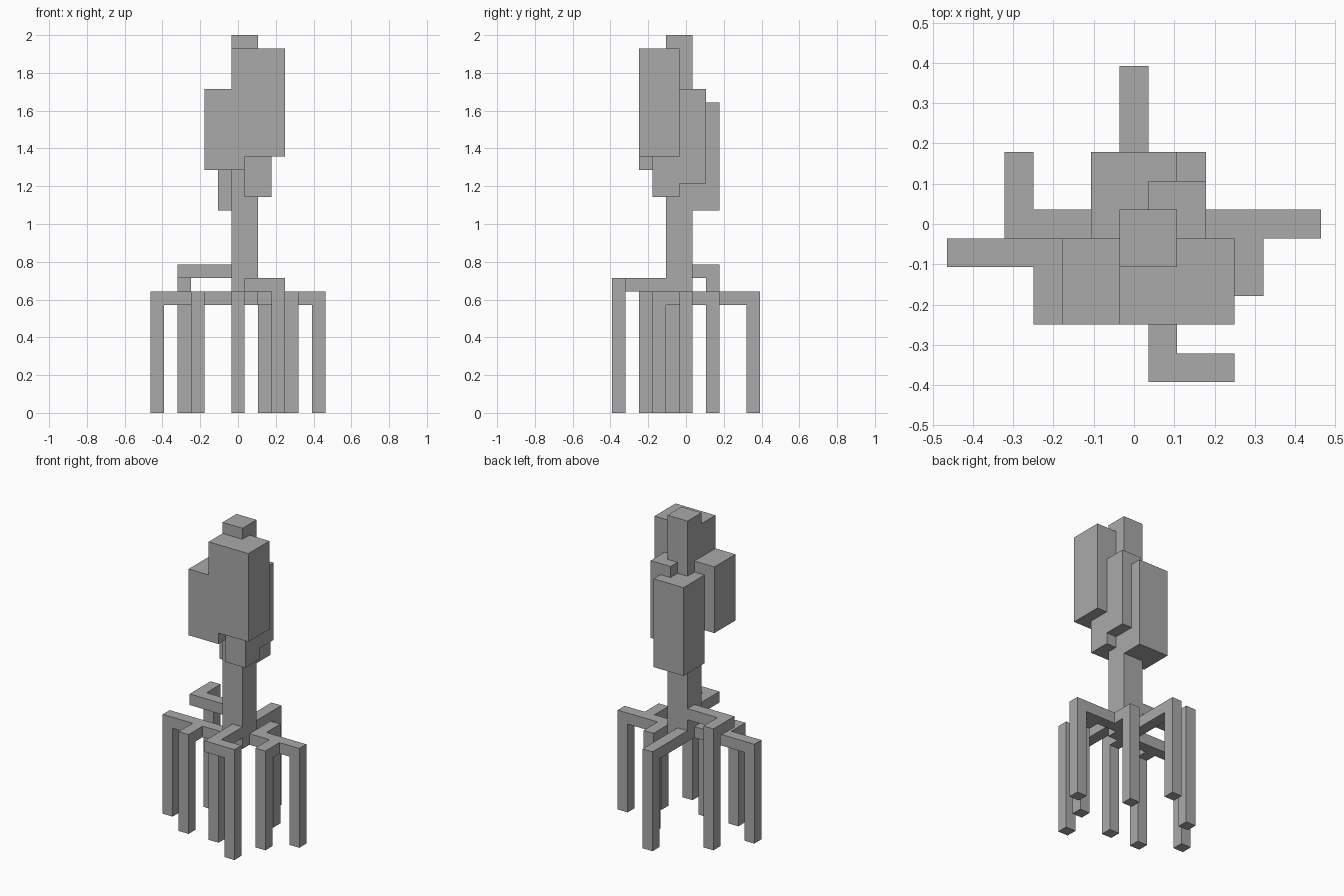
import bpy
import bmesh
from mathutils import Matrix, Vector

if "Cube" in bpy.data.objects:
    bpy.data.objects.remove(bpy.data.objects["Cube"])

UNIT = 1 / 14                      # size of one block
ORIGIN = Vector((6.5, 5.5, 0))     # grid position of the model's centre

grey = bpy.data.materials.new("plain_grey")
grey.use_nodes = True
grey.diffuse_color = (0.4, 0.4, 0.4, 1)
grey.node_tree.nodes["Principled BSDF"].inputs["Base Color"].default_value = grey.diffuse_color


def add_box(bm, low, high):
    """Add a box between two grid corners."""
    low, high = Vector(low), Vector(high)
    centre = ((low + high) / 2 - ORIGIN) * UNIT
    size = (high - low) * UNIT
    bmesh.ops.create_cube(bm, size=1, matrix=Matrix.Translation(centre) @ Matrix.Diagonal(size).to_4x4())


def make_part(name, boxes):
    bm = bmesh.new()
    for low, high in boxes:
        add_box(bm, low, high)
    mesh = bpy.data.meshes.new(name)
    bm.to_mesh(mesh)
    bm.free()
    mesh.materials.append(grey)
    obj = bpy.data.objects.new(name, mesh)
    bpy.context.collection.objects.link(obj)


def make_root(name, path, level):
    """One-block-thick arm through the path cells, then a post down to the ground."""
    boxes = []
    for i, (a, b) in enumerate(zip(path, path[1:])):
        low = [min(a[0], b[0]), min(a[1], b[1]), level]
        high = [max(a[0], b[0]) + 1, max(a[1], b[1]) + 1, level + 1]
        if i:  # start past the corner cell already filled
            for axis in (0, 1):
                if b[axis] > a[axis]:
                    low[axis] += 1
                elif b[axis] < a[axis]:
                    high[axis] -= 1
        boxes.append((low, high))
    x, y = path[-1]
    boxes.append(((x, y, 0), (x + 1, y + 1, level)))
    make_part(name, boxes)


# Trunk
make_part("trunk", [((6, 4, 8), (8, 6, 28))])

# Crown blocks around the trunk
make_part("crown_front_tall", [((6, 2, 19), (10, 5, 27))])
make_part("crown_front_side", [((4, 2, 18), (6, 5, 24)), ((6, 2, 18), (7, 5, 19))])
make_part("crown_front_low", [((7, 3, 16), (9, 5, 19))])
make_part("crown_side", [((7, 5, 17), (9, 7, 24))])
make_part("crown_back", [((5, 5, 15), (8, 8, 23))])

# Stilt roots: arm path from the trunk to the post, and the arm's level
roots = {
    "root_right": ([(5, 4), (0, 4)], 8),
    "root_right_front": ([(3, 3), (3, 2)], 8),
    "root_right_back": ([(5, 5), (2, 5), (2, 7)], 10),
    "root_back": ([(6, 6), (6, 10)], 8),
    "root_left_back": ([(8, 6), (8, 7)], 8),
    "root_left": ([(8, 5), (12, 5)], 8),
    "root_left_front": ([(10, 4), (10, 3)], 8),
    "root_front": ([(6, 3), (6, 2)], 8),
    "root_front_bent": ([(7, 3), (7, 0), (9, 0)], 9),
}
for name, (path, level) in roots.items():
    make_root(name, path, level)
